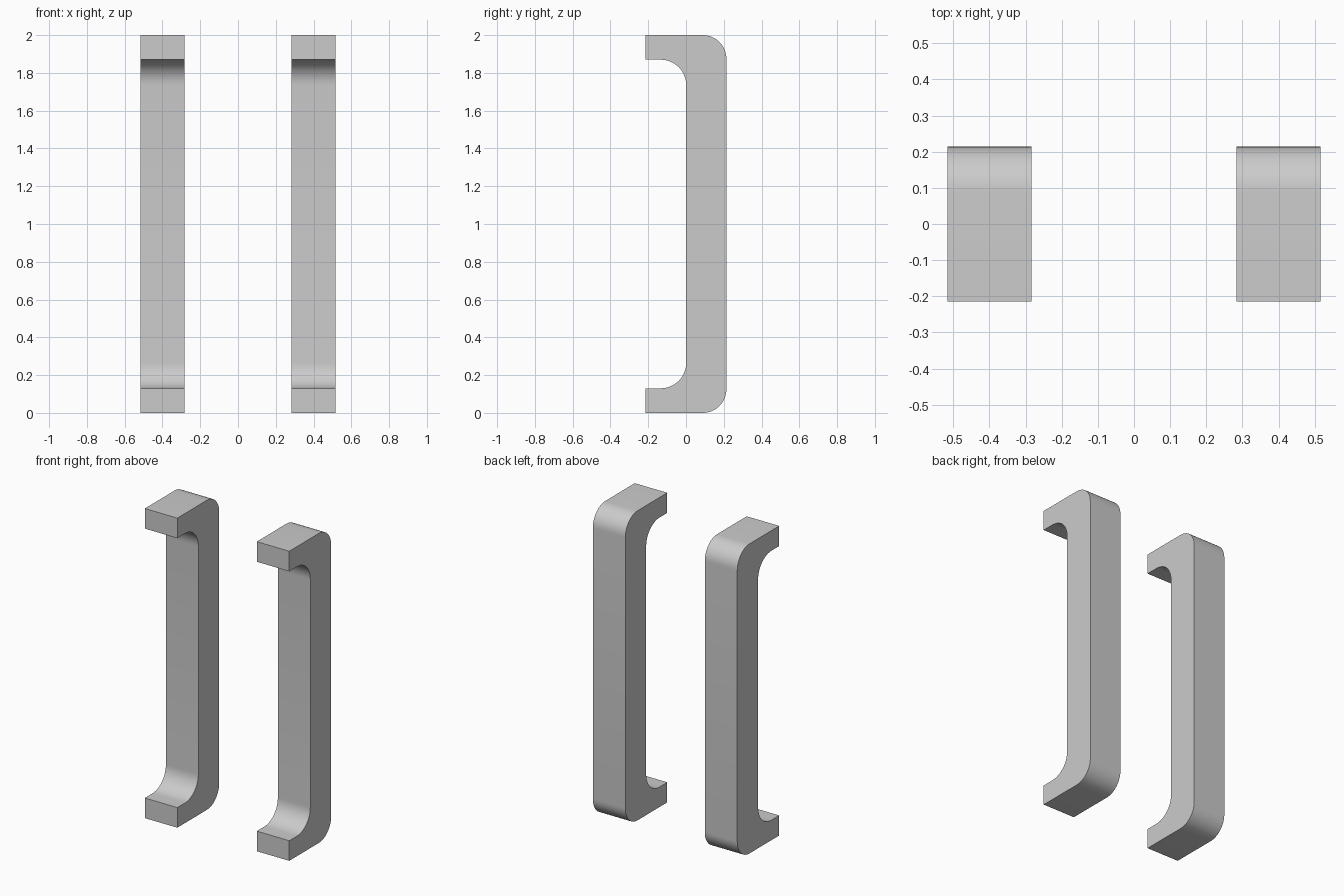
import bpy, bmesh
from math import pi, sin, cos, radians

if "Cube" in bpy.data.objects:
    bpy.data.objects.remove(bpy.data.objects["Cube"])

grey = bpy.data.materials.new("satin grey")
grey.use_nodes = True
grey.diffuse_color = (0.6, 0.6, 0.6, 1)
grey.node_tree.nodes["Principled BSDF"].inputs["Base Color"].default_value = (0.6, 0.6, 0.6, 1)

HEIGHT, DEPTH, WIDTH = 2.0, 0.428, 0.232
FOOT, GRIP = 0.13, 0.213          # thickness of the feet and of the upright
OUTER_R, INNER_R, STEPS = 0.125, 0.135, 12
BACK, FRONT = DEPTH / 2, -DEPTH / 2


def arc(cy, cz, r, start, end):
    angles = [start + (end - start) * i / STEPS for i in range(STEPS + 1)]
    return [(cy + r * cos(a), cz + r * sin(a)) for a in angles]


# Side outline: lower half, then mirrored about mid height
inner_y = BACK - GRIP
lower = [(FRONT, FOOT), (FRONT, 0)]
lower += arc(BACK - OUTER_R, OUTER_R, OUTER_R, -pi / 2, 0)
lower_inner = arc(inner_y - INNER_R, FOOT + INNER_R, INNER_R, 0, -pi / 2)


def flip(points):
    return [(y, HEIGHT - z) for y, z in reversed(points)]


outline = lower + flip(lower) + flip(lower_inner) + lower_inner


def pull_handle(name, x):
    bm = bmesh.new()
    face = bm.faces.new([bm.verts.new((x - WIDTH / 2, y, z)) for y, z in outline])
    side = bmesh.ops.extrude_face_region(bm, geom=[face])
    verts = [g for g in side["geom"] if isinstance(g, bmesh.types.BMVert)]
    bmesh.ops.translate(bm, verts=verts, vec=(WIDTH, 0, 0))
    bmesh.ops.recalc_face_normals(bm, faces=bm.faces)
    mesh = bpy.data.meshes.new(name)
    bm.to_mesh(mesh)
    bm.free()
    mesh.materials.append(grey)
    obj = bpy.data.objects.new(name, mesh)
    bpy.context.collection.objects.link(obj)
    bpy.ops.object.select_all(action="DESELECT")
    obj.select_set(True)
    bpy.context.view_layer.objects.active = obj
    bpy.ops.object.shade_smooth_by_angle(angle=radians(30))


# The pair of handles
for name, x in (("left_handle", 0.4), ("right_handle", -0.4)):
    pull_handle(name, x)
